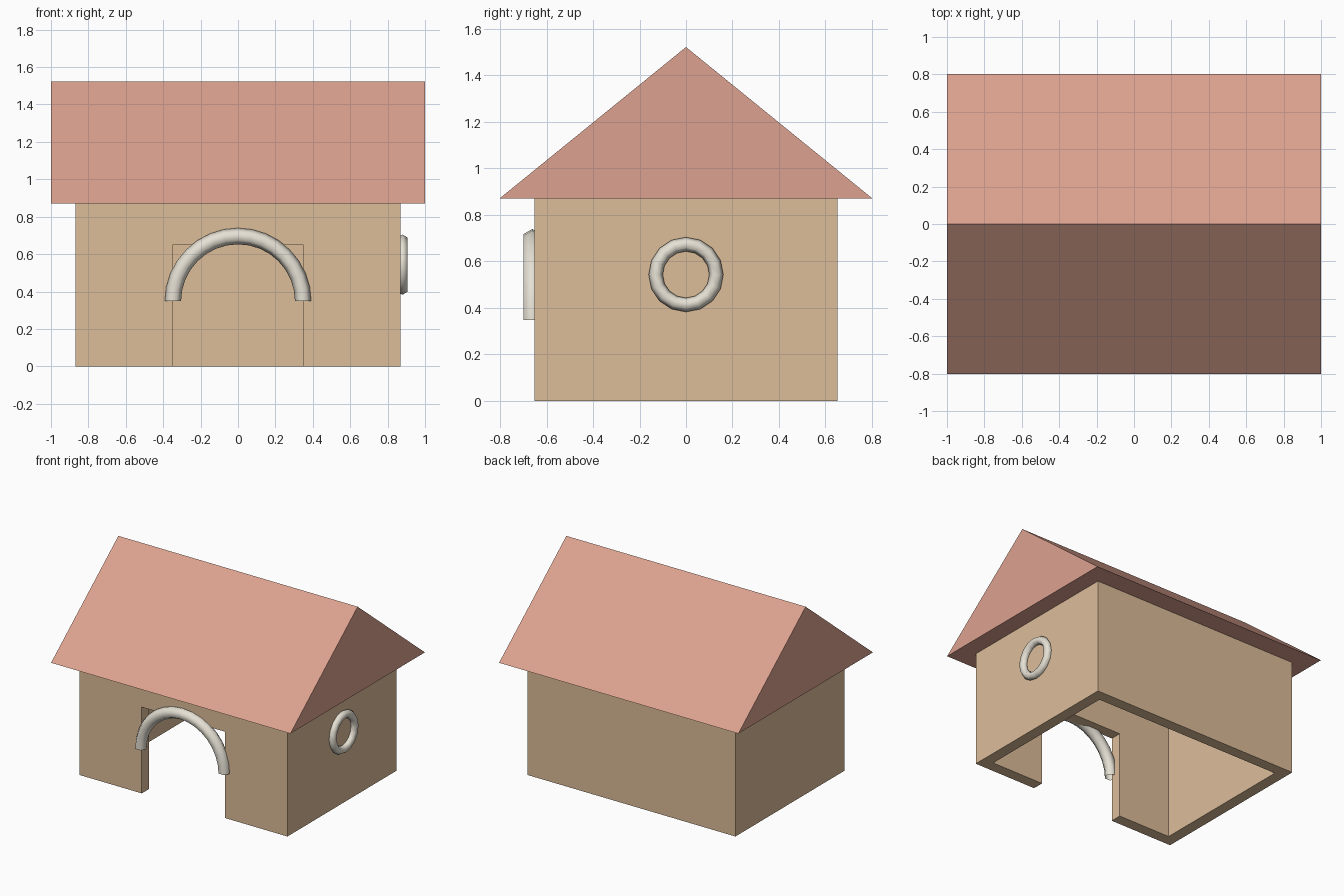
import bpy, bmesh, math

if "Cube" in bpy.data.objects:
    bpy.data.objects.remove(bpy.data.objects["Cube"])


def material(name, rgb):
    m = bpy.data.materials.new(name)
    m.diffuse_color = (*rgb, 1)
    m.use_nodes = True
    m.node_tree.nodes["Principled BSDF"].inputs["Base Color"].default_value = m.diffuse_color
    return m


wall_mat = material("tan wall", (0.72, 0.51, 0.32))
roof_mat = material("terracotta roof", (0.72, 0.363, 0.278))
trim_mat = material("pale stone trim", (0.79, 0.75, 0.66))


def add_mesh(name, bm, mat=None):
    bmesh.ops.recalc_face_normals(bm, faces=bm.faces)
    me = bpy.data.meshes.new(name)
    bm.to_mesh(me)
    bm.free()
    ob = bpy.data.objects.new(name, me)
    bpy.context.collection.objects.link(ob)
    if mat:
        me.materials.append(mat)
    return ob


def box(name, lo, hi, mat=None):
    bm = bmesh.new()
    bmesh.ops.create_cube(bm, size=1)
    for v in bm.verts:
        v.co = [(a + b) / 2 + c * (b - a) for a, b, c in zip(lo, hi, v.co)]
    return add_mesh(name, bm, mat)


def cut(target, cutter):
    mod = target.modifiers.new("cut", 'BOOLEAN')
    mod.operation = 'DIFFERENCE'
    mod.solver = 'EXACT'
    mod.object = cutter
    cutter.hide_render = True
    cutter.hide_set(True)


def tube_ring(name, major, minor, steps, sweep, place, sides=6):
    """Six-sided tube swept round a circle; place(u, v, w) sets its plane."""
    bm = bmesh.new()
    closed = sweep > 6.28
    loops = []
    for i in range(steps if closed else steps + 1):
        a = sweep * i / steps
        loop = []
        for j in range(sides):
            t = 2 * math.pi * j / sides
            r = major + minor * math.cos(t)
            loop.append(bm.verts.new(place(r * math.cos(a), r * math.sin(a), minor * math.sin(t))))
        loops.append(loop)
    for i in range(steps):
        p, q = loops[i], loops[(i + 1) % len(loops)]
        for j in range(sides):
            k = (j + 1) % sides
            bm.faces.new((p[j], p[k], q[k], q[j])).smooth = True
    return add_mesh(name, bm, trim_mat)


# Hollow walls, open underneath, with a doorway in the front
X, Y, H, T = 0.87, 0.652, 0.87, 0.085
walls = box("walls", (-X, -Y, 0), (X, Y, H), wall_mat)
cut(walls, box("room_cutter", (T - X, T - Y, -0.2), (X - T, Y - T, H + 0.2)))
cut(walls, box("door_cutter", (-0.348, -Y - 0.2, -0.2), (0.348, -Y + 0.3, 0.652)))

# Solid gable roof with overhanging eaves
bm = bmesh.new()
ends = [[bm.verts.new((x, y, z)) for y, z in ((-0.803, H), (0.803, H), (0, 1.522))] for x in (-1, 1)]
for e in ends:
    bm.faces.new(e)
for i in range(3):
    j = (i + 1) % 3
    bm.faces.new((ends[0][i], ends[0][j], ends[1][j], ends[1][i]))
add_mesh("roof", bm, roof_mat)

# Half-round arch over the doorway
tube_ring("door_arch", 0.348, 0.0435, 16, math.pi,
          lambda u, v, w: (u, -0.661 + w, 0.348 + v))

# Round window frame on the right wall
tube_ring("window_ring", 0.1304, 0.0304, 16, 2 * math.pi,
          lambda u, v, w: (0.879 + w, u, 0.5435 + v))
